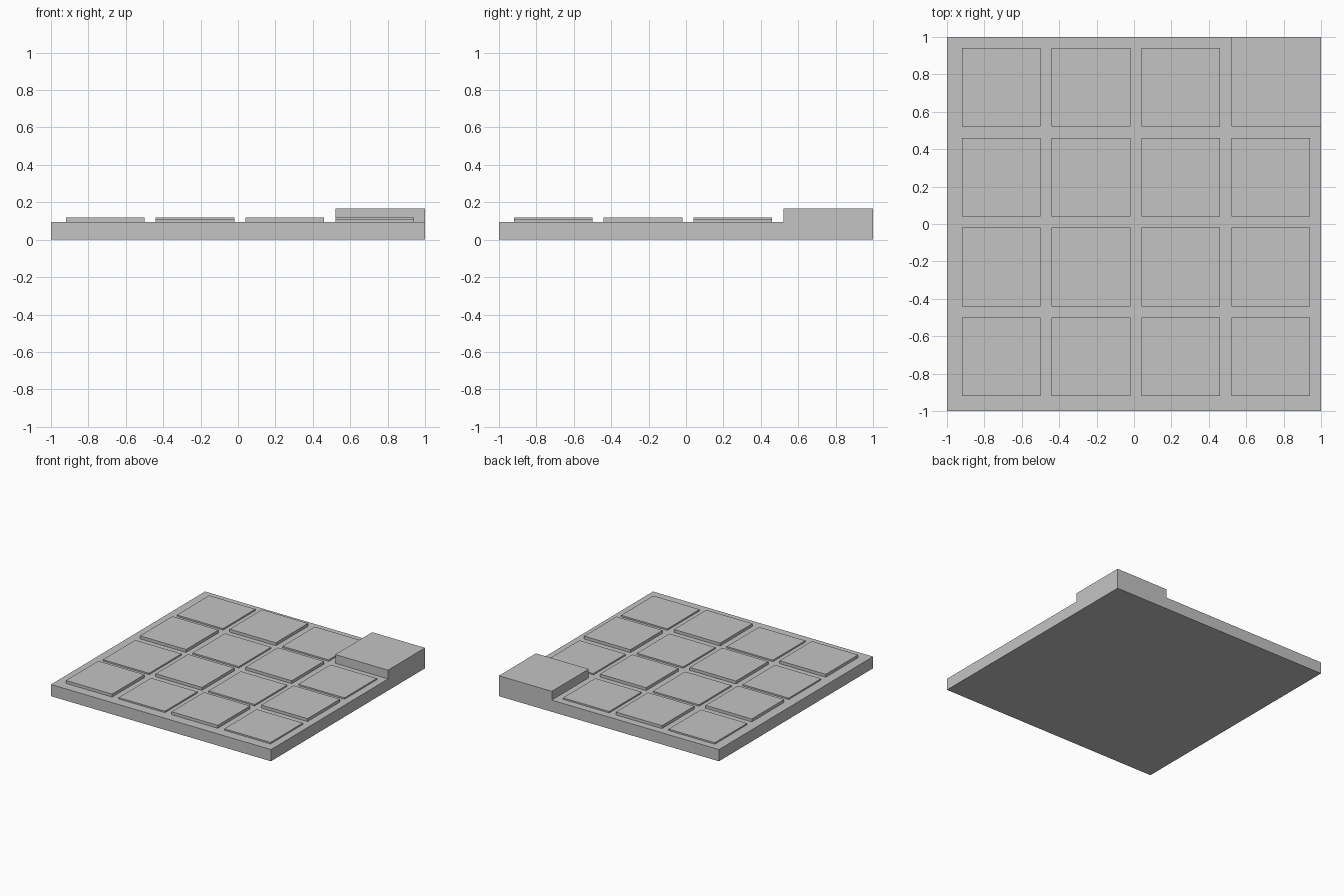
import bpy

old = bpy.data.objects.get("Cube")
if old:
    bpy.data.objects.remove(old, do_unlink=True)

# Single plain grey
grey = bpy.data.materials.new("plain_grey")
grey.use_nodes = True
colour = (0.55, 0.55, 0.55, 1)
grey.diffuse_color = colour
grey.node_tree.nodes["Principled BSDF"].inputs["Base Color"].default_value = colour


def box(name, low, high):
    """Add a flat-sided box between two opposite corners."""
    bpy.ops.mesh.primitive_cube_add(size=1)
    part = bpy.context.object
    part.name = name
    part.location = [(a + b) / 2 for a, b in zip(low, high)]
    part.scale = [b - a for a, b in zip(low, high)]
    bpy.ops.object.transform_apply(location=True, rotation=False, scale=True)
    part.data.materials.append(grey)
    return part


BASE_TOP = 0.096
BLOCK_TOP = 0.168
HIGH, LOW = 0.12, 0.108
START, PITCH, SIZE = -0.92, 0.48, 0.42
COUNT = 4

# Square slab
box("base_slab", (-1, -1, 0), (1, 1, BASE_TOP))

# Raised tiles in alternating heights, leaving the back left cell free
for row in range(COUNT):
    for col in range(COUNT):
        if row == col == COUNT - 1:
            continue
        x, y = START + col * PITCH, START + row * PITCH
        top = HIGH if (row + col) % 2 == 0 else LOW
        box(f"tile_row{row + 1}_column{col + 1}",
            (x, y, BASE_TOP), (x + SIZE, y + SIZE, top))

# Corner block, flush with the slab's outer walls
edge = START + (COUNT - 1) * PITCH
box("corner_block", (edge, edge, BASE_TOP), (1, 1, BLOCK_TOP))
